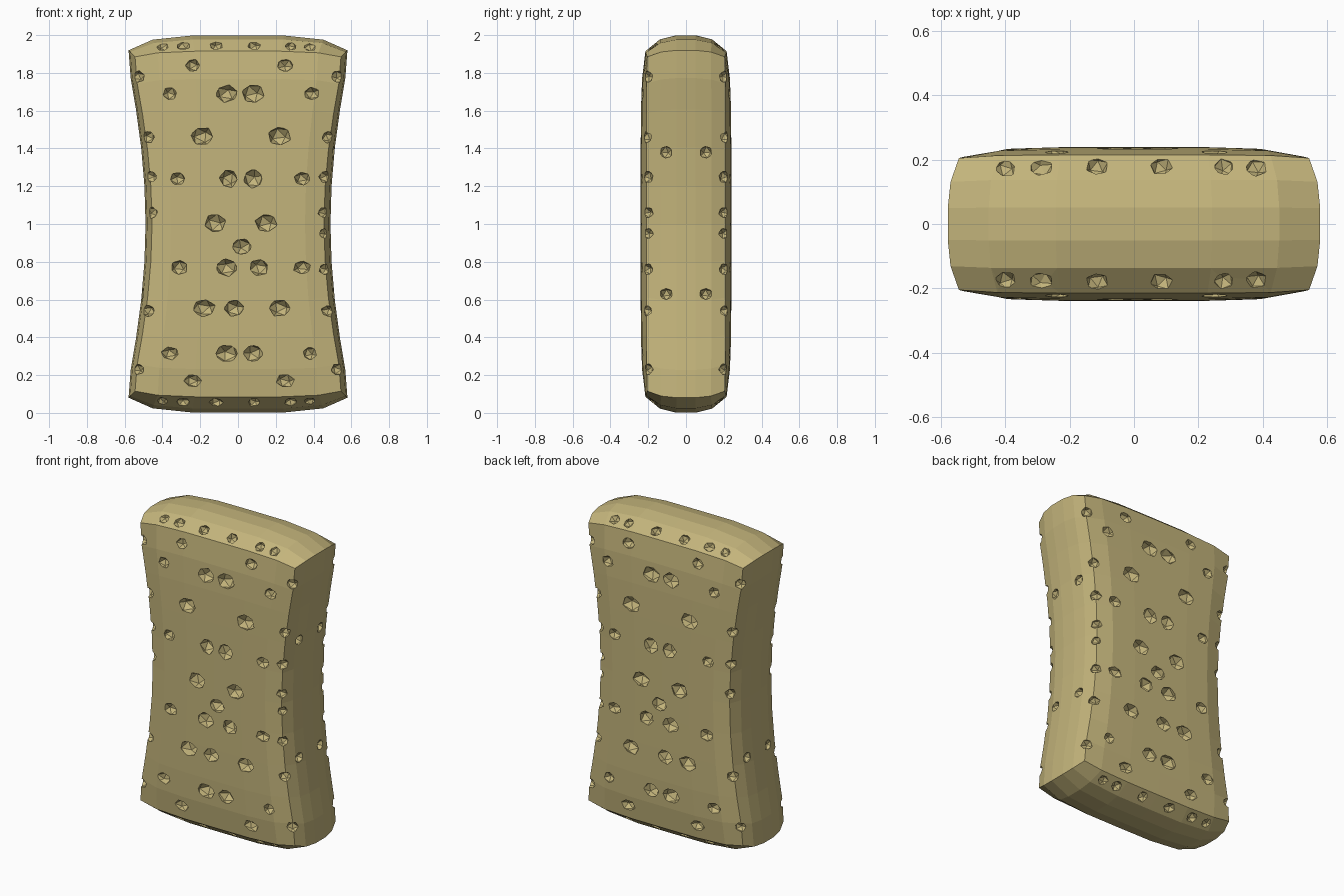
import bpy, bmesh, random
from mathutils import Matrix, Euler

if "Cube" in bpy.data.objects:
    bpy.data.objects.remove(bpy.data.objects["Cube"])

random.seed(4)

# Grid lines of the box on each axis (parametric -1..1)
A = [-1, -.78, -.42, 0, .42, .78, 1]
B = [-1, -.64, -.24, .24, .64, 1]
C = [-1, -.84, -.66, -.44, -.22, 0, .22, .44, .66, .84, 1]


def f(t, k):
    return 1 - abs(t) ** k


def shape(a, b, c):
    """Map a point of the unit box to the waisted, pillowed sponge."""
    waist = 0.09 * max(0, 1 - (c / .92) ** 2) ** 1.15
    hx = .545 + .035 * f(b, 3) - waist
    hy = .205 + .01 * f(a, 7) + .005 * f(c, 7) + .02 * f(a, 7) * f(c, 7)
    hz = .885 + .03 * f(a, 5) + (.035 + .05 * f(a, 5)) * f(b, 3)
    return (a * hx, b * hy, 1 + c * hz)


def finish(name, bm):
    bmesh.ops.recalc_face_normals(bm, faces=bm.faces[:])
    me = bpy.data.meshes.new(name)
    bm.to_mesh(me)
    bm.free()
    ob = bpy.data.objects.new(name, me)
    bpy.context.collection.objects.link(ob)
    return ob


# Sponge body: six curved grids sharing creased edges
bm = bmesh.new()


def panel(us, vs, place):
    g = [[bm.verts.new(shape(*place(u, v))) for v in vs] for u in us]
    for i in range(len(us) - 1):
        for j in range(len(vs) - 1):
            bm.faces.new((g[i][j], g[i + 1][j], g[i + 1][j + 1], g[i][j + 1]))


for s in (-1, 1):
    panel(A, C, lambda u, v: (u, s, v))
    panel(B, C, lambda u, v: (s, u, v))
    panel(A, B, lambda u, v: (u, v, s))
bmesh.ops.remove_doubles(bm, verts=bm.verts[:], dist=1e-4)
body = finish("sponge_body", bm)

mat = bpy.data.materials.new("sponge_yellow")
mat.diffuse_color = (.55, .46, .2, 1)
mat.use_nodes = True
mat.node_tree.nodes["Principled BSDF"].inputs["Base Color"].default_value = mat.diffuse_color
body.data.materials.append(mat)

# Pores: faceted pits, mirrored front to back
pores = bmesh.new()


def pit(x, y, z, r):
    turn = Euler([random.uniform(0, 6.28) for _ in range(3)]).to_matrix().to_4x4()
    size = Matrix.Diagonal((r * random.uniform(.9, 1.2), r, r * random.uniform(.85, 1), 1))
    for s in (1, -1):
        m = Matrix.Diagonal((1, s, 1, 1)) @ Matrix.Translation((x, y, z)) @ size @ turn
        bmesh.ops.create_icosphere(pores, subdivisions=1, radius=1, matrix=m)


# Pores on the broad faces
rows = [(1.84, (-.24, .25)), (1.69, (-.36, -.06, .08, .39)), (1.465, (-.19, .22)),
        (1.24, (-.32, -.05, .08, .34)), (1.005, (-.12, .15)), (.88, (.02,)),
        (.77, (-.31, -.06, .11, .34)), (.555, (-.18, -.02, .22)),
        (.315, (-.36, -.06, .08, .38)), (.17, (-.24, .25))]
for z, xs in rows:
    for x in xs:
        big = abs(x) < .23
        pit(x, -.235 if .2 < z < 1.8 else -.225, z, .055 if big else .042)

# Pores along the side edges
for z, x in [(1.78, .53), (1.46, .475), (1.25, .465), (1.06, .46), (.54, .475), (.23, .53)]:
    for s in (-1, 1):
        pit(s * x, -.205, z, .036)
for z in (.95, .76):
    pit(.463, -.205, z, .036)

# Pores on the narrow sides
for x, z in [(.505, 1.38), (.505, .63), (-.505, .63)]:
    pit(x, -.105, z, .036)

# Pores along the top and bottom rims
for x in (-.40, -.29, -.115, .085, .28, .38):
    for z in (1.945, .055):
        pit(x, -.18, z, .036)

cutter = finish("pore_cutter", pores)
cutter.hide_render = True
cutter.hide_viewport = True

cut = body.modifiers.new("pores", 'BOOLEAN')
cut.operation = 'DIFFERENCE'
cut.solver = 'EXACT'
cut.use_self = True
cut.object = cutter
